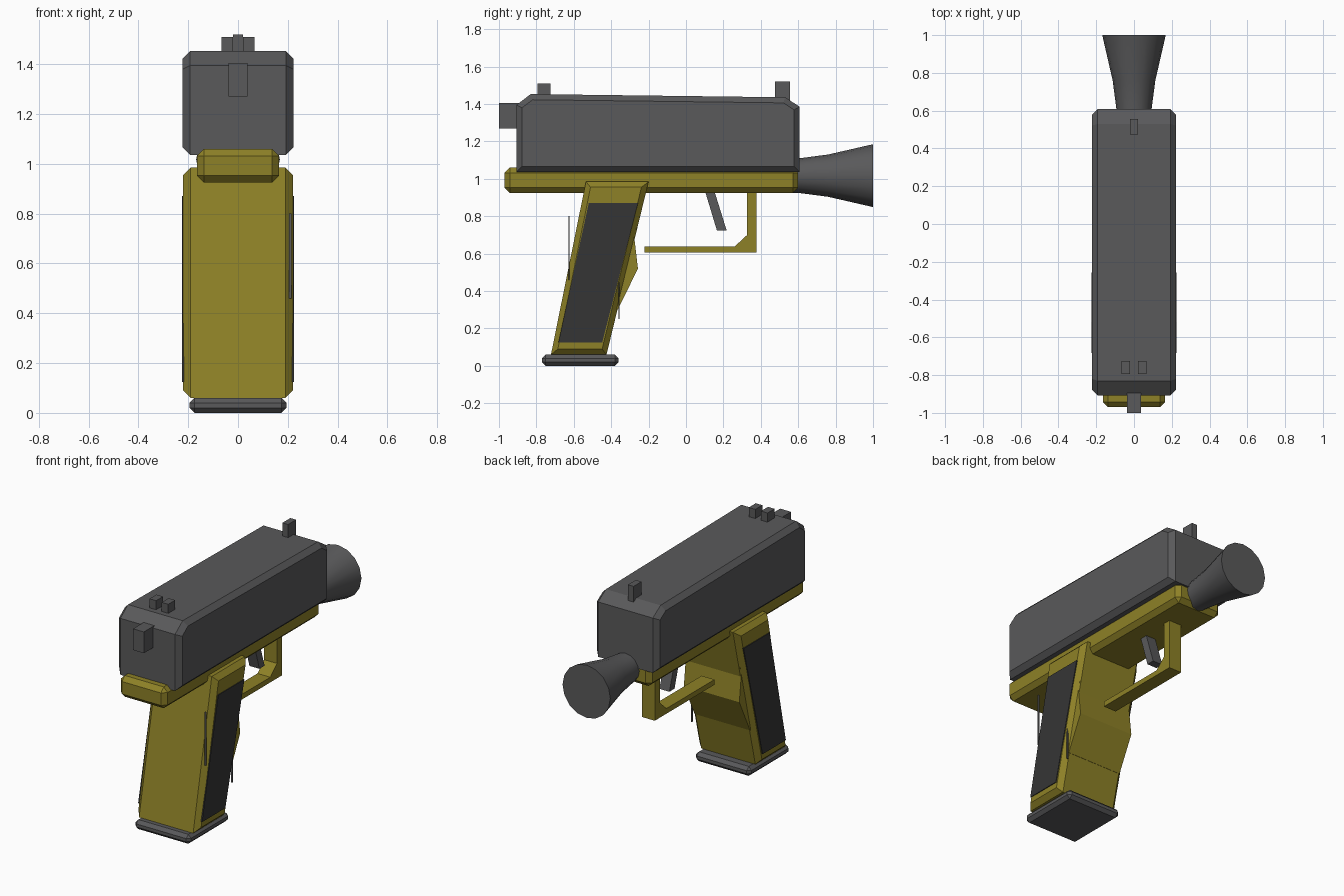
import bpy, bmesh, math
from mathutils import Matrix

if "Cube" in bpy.data.objects:
    bpy.data.objects.remove(bpy.data.objects["Cube"])


def material(name, rgb):
    m = bpy.data.materials.new(name)
    m.diffuse_color = (*rgb, 1)
    m.use_nodes = True
    m.node_tree.nodes["Principled BSDF"].inputs["Base Color"].default_value = m.diffuse_color
    return m


GREY = material("gunmetal grey", (0.10, 0.10, 0.103))
OLIVE = material("olive", (0.27, 0.22, 0.02))
DARK = material("dark grip grey", (0.036, 0.036, 0.036))


def finish(name, bm, mat):
    bmesh.ops.recalc_face_normals(bm, faces=bm.faces)
    me = bpy.data.meshes.new(name)
    bm.to_mesh(me)
    bm.free()
    me.materials.append(mat)
    ob = bpy.data.objects.new(name, me)
    bpy.context.collection.objects.link(ob)
    return ob


def prism(name, profile, x0, x1, mat, bevel=0, all_edges=False):
    """Side profile of (y, z) points extruded across x, rim edges chamfered."""
    bm = bmesh.new()
    a = [bm.verts.new((x0, y, z)) for y, z in profile]
    b = [bm.verts.new((x1, y, z)) for y, z in profile]
    bm.faces.new(a)
    bm.faces.new(b)
    n = len(a)
    for i in range(n):
        j = (i + 1) % n
        bm.faces.new((a[i], a[j], b[j], b[i]))
    bmesh.ops.recalc_face_normals(bm, faces=bm.faces)
    if bevel:
        edges = [e for e in bm.edges
                 if all_edges or abs(e.verts[0].co.x - e.verts[1].co.x) < 1e-5]
        bmesh.ops.bevel(bm, geom=edges, offset=bevel, segments=1,
                        affect='EDGES', profile=0.5)
    return finish(name, bm, mat)


def box(name, x0, x1, y0, y1, z0, z1, mat, bevel=0):
    return prism(name, [(y0, z0), (y1, z0), (y1, z1), (y0, z1)],
                 x0, x1, mat, bevel, True)


# Slide with sloped ends
prism("slide", [(-0.907, 1.036), (0.608, 1.036), (0.608, 1.385), (0.53, 1.436),
                (-0.83, 1.453), (-0.907, 1.395)], -0.222, 0.222, GREY, 0.03)

# Frame under the slide
box("frame", -0.165, 0.165, -0.97, 0.60, 0.925, 1.06, OLIVE, 0.028)

# Slanted grip with front swell
prism("grip", [(-0.535, 0.985), (-0.2, 0.985), (-0.425, 0.06), (-0.722, 0.06)],
      -0.22, 0.22, OLIVE, 0.03)
prism("grip_swell", [(-0.30, 0.74), (-0.262, 0.74), (-0.278, 0.70), (-0.257, 0.52),
                     (-0.365, 0.30), (-0.43, 0.30)], -0.195, 0.195, OLIVE)

# Dark side panels
for side, s in (("left", -1), ("right", 1)):
    prism("grip_panel_" + side, [(-0.52, 0.87), (-0.257, 0.87), (-0.448, 0.125),
                                 (-0.682, 0.125)], s * 0.215, s * 0.225, DARK)

# Magazine base plate
box("base_plate", -0.195, 0.195, -0.77, -0.36, 0, 0.06, GREY, 0.02)

# Thin strips on the right of the grip
box("rear_strip", 0.205, 0.215, -0.628, -0.622, 0.46, 0.80, GREY)
box("front_strip", 0.205, 0.215, -0.361, -0.355, 0.25, 0.59, GREY)

# Trigger guard and trigger
prism("trigger_guard", [(-0.222, 0.605), (0.378, 0.605), (0.378, 0.94), (0.327, 0.94),
                        (0.327, 0.70), (0.26, 0.638), (-0.222, 0.638)],
      -0.045, 0.045, OLIVE)
prism("trigger", [(0.10, 0.94), (0.15, 0.94), (0.217, 0.725), (0.165, 0.725)],
      -0.035, 0.035, GREY)

# Flared muzzle
bm = bmesh.new()
rings = []
for y, r in ((0.50, 0.09), (0.60, 0.092), (0.76, 0.113), (1.0, 0.168)):
    ring = bmesh.ops.create_circle(
        bm, segments=16, radius=r,
        matrix=Matrix.Translation((0, y, 1.017)) @ Matrix.Rotation(math.pi / 2, 4, 'X'))
    rings.append(ring["verts"])
for p, q in zip(rings, rings[1:]):
    for i in range(16):
        j = (i + 1) % 16
        bm.faces.new((p[i], p[j], q[j], q[i]))
bm.faces.new(rings[0])
bm.faces.new(rings[-1])
muzzle = finish("muzzle", bm, GREY)
bpy.context.view_layer.objects.active = muzzle
muzzle.select_set(True)
bpy.ops.object.shade_smooth_by_angle(angle=math.radians(30))

# Rear block and sights
box("rear_block", -0.038, 0.038, -1.0, -0.89, 1.27, 1.405, GREY)
for side, s in (("left", -1), ("right", 1)):
    a, b = sorted((s * 0.02, s * 0.066))
    box("rear_sight_" + side, a, b, -0.795, -0.725, 1.43, 1.51, GREY)
box("front_sight", -0.02, 0.02, 0.475, 0.555, 1.42, 1.52, GREY)
